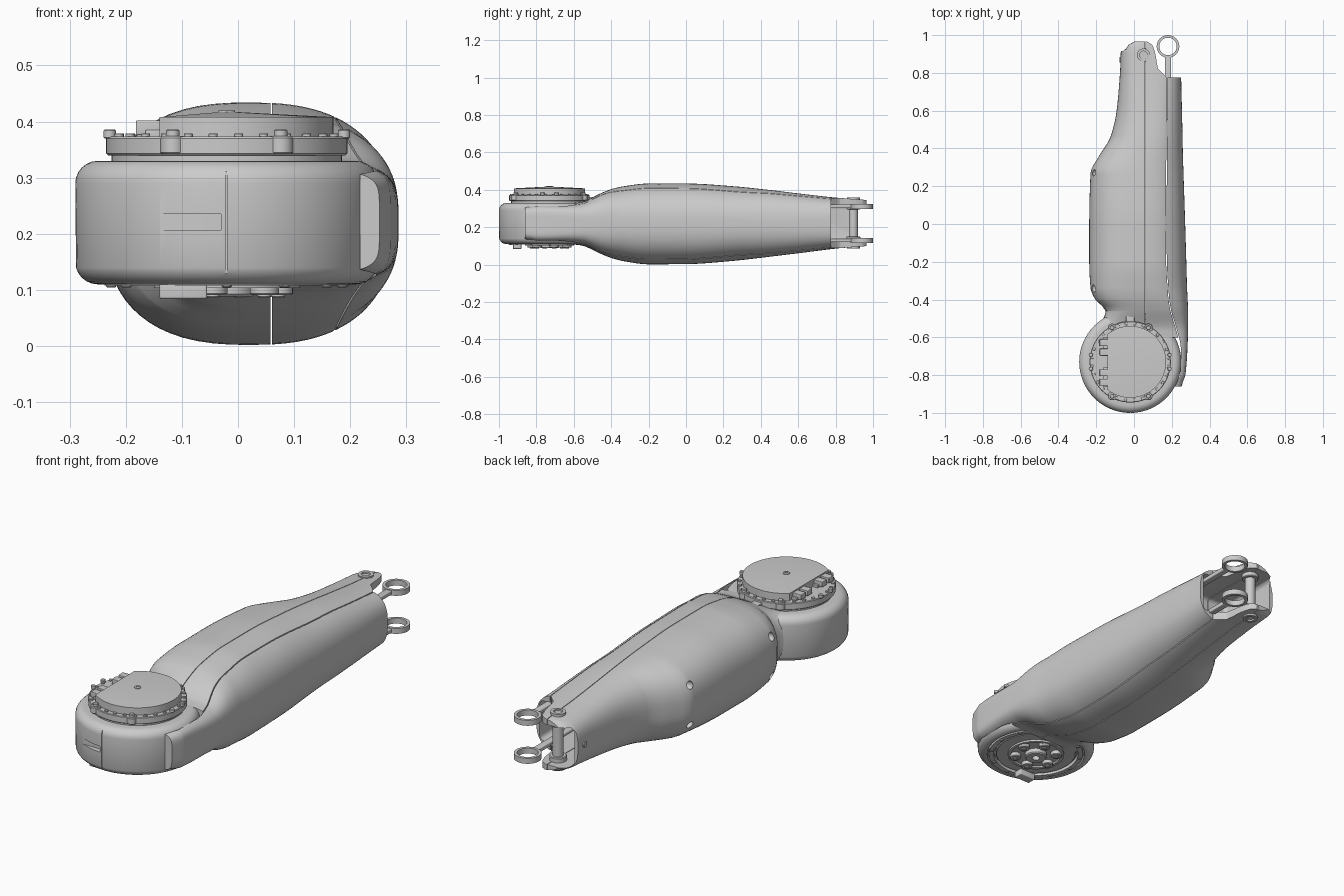
import bpy, bmesh, math
from mathutils import Matrix, Vector

if "Cube" in bpy.data.objects:
    bpy.data.objects.remove(bpy.data.objects["Cube"])

HUB = (-0.02, -0.73)

# Body stations: y, left x, cover seam x, right x, bottom z, top z, roundness exponent
ROWS = [
    (-0.86, -.29, .215, .252, .128, .315, 6), (-0.80, -.29, .243, .272, .116, .325, 6),
    (-0.66, -.28, .246, .283, .112, .328, 5), (-0.56, -.20, .225, .286, .103, .335, 4),
    (-0.46, -.15, .195, .286, .060, .380, 3), (-0.40, -.205, .185, .284, .036, .404, 2.8),
    (-0.34, -.230, .180, .281, .020, .418, 2.6), (-0.20, -.237, .172, .277, .002, .434, 2.5),
    (0.00, -.237, .170, .271, .003, .434, 2.5), (0.27, -.230, .172, .262, .022, .418, 2.5),
    (0.36, -.185, .173, .259, .032, .409, 2.5), (0.46, -.125, .174, .257, .044, .398, 2.5),
    (0.60, -.092, .176, .254, .061, .381, 2.6), (0.775, -.076, .175, .250, .083, .361, 2.9),
    (0.82, -.073, .130, .250, .088, .357, 3), (0.91, -.070, .113, .250, .095, .350, 3),
    (0.95, -.054, .097, .250, .098, .347, 3), (0.965, -.025, .074, .250, .099, .346, 3)]


def finish(name, bm, angle=32):
    bmesh.ops.remove_doubles(bm, verts=bm.verts, dist=1e-5)
    bmesh.ops.recalc_face_normals(bm, faces=bm.faces)
    me = bpy.data.meshes.new(name)
    bm.to_mesh(me)
    bm.free()
    me.shade_smooth()
    me.set_sharp_from_angle(angle=math.radians(angle))
    ob = bpy.data.objects.new(name, me)
    bpy.context.collection.objects.link(ob)
    return ob


def station(y):
    """Monotone cubic interpolation of the station table."""
    k = max(i for i in range(len(ROWS) - 1) if ROWS[i][0] <= y + 1e-9)
    h = ROWS[k + 1][0] - ROWS[k][0]
    t = (y - ROWS[k][0]) / h

    def tangent(i, c):
        if i in (0, len(ROWS) - 1):
            return 0
        p, q, r = ROWS[i - 1], ROWS[i], ROWS[i + 1]
        s0, s1 = (q[c] - p[c]) / (q[0] - p[0]), (r[c] - q[c]) / (r[0] - q[0])
        return 0 if s0 * s1 <= 0 else 2 * s0 * s1 / (s0 + s1)
    return [(2*t**3 - 3*t*t + 1) * ROWS[k][c] + (t**3 - 2*t*t + t) * h * tangent(k, c)
            + (3*t*t - 2*t**3) * ROWS[k + 1][c] + (t**3 - t*t) * h * tangent(k + 1, c)
            for c in range(1, 7)]


def shell(name, y0, y1, span, power, n=20):
    """Loft the slice of the rounded body between two x limits."""
    ys = sorted({y0, y1} | {y0 + (y1 - y0) * i / 56 for i in range(57)}
                | {r[0] for r in ROWS if y0 < r[0] < y1})
    bm = bmesh.new()
    rings = []
    for y in ys:
        xl, seam, xr, z0, z1, e = station(y)
        a, b = span(xl, seam, xr)
        xc, w, zc, hz = (xl + xr) / 2, (xr - xl) / 2, (z0 + z1) / 2, (z1 - z0) / 2
        top, low = [], []
        for i in range(n + 1):
            x = a + (b - a) * (i / n) ** power
            dz = hz * max(0, 1 - min(1, abs((x - xc) / w)) ** e) ** (1 / e)
            top.append((x, y, zc + dz))
            low.append((x, y, zc - dz))
        rings.append([bm.verts.new(p) for p in top + low[::-1]])
    m = len(rings[0])
    for r, s in zip(rings, rings[1:]):
        for j in range(m):
            bm.faces.new((r[j], r[(j + 1) % m], s[(j + 1) % m], s[j]))
    bm.faces.new(rings[0])
    bm.faces.new(rings[-1])
    return finish(name, bm)


def lathe(name, profile, centre=HUB, seg=72):
    bm = bmesh.new()
    vs = [bm.verts.new((centre[0] + r, centre[1], z)) for r, z in profile]
    es = [bm.edges.new(p) for p in zip(vs, vs[1:])]
    bmesh.ops.spin(bm, geom=vs + es, cent=(*centre, 0), axis=(0, 0, 1),
                   angle=2 * math.pi, steps=seg)
    return finish(name, bm)


def disc(name, r, z0, z1, centre=HUB, seg=72, c=.003):
    return lathe(name, [(0, z0), (r - c, z0), (r, z0 + c), (r, z1 - c), (r - c, z1), (0, z1)],
                 centre, seg)


def box(name, lo, hi, bevel=0):
    bm = bmesh.new()
    lo, hi = Vector(lo), Vector(hi)
    bmesh.ops.create_cube(bm, size=1, matrix=Matrix.Translation((lo + hi) / 2)
                          @ Matrix.Diagonal((*(hi - lo), 1)))
    if bevel:
        bmesh.ops.bevel(bm, geom=bm.edges[:], offset=bevel, segments=4, profile=.5, affect='EDGES')
    return finish(name, bm)


def cut(ob, *cutters):
    for c in cutters:
        c.hide_render = True
        m = ob.modifiers.new('cut', 'BOOLEAN')
        m.operation, m.object, m.solver = 'DIFFERENCE', c, 'EXACT'
    me = bpy.data.meshes.new_from_object(ob.evaluated_get(bpy.context.evaluated_depsgraph_get()))
    ob.modifiers.clear()
    ob.data = me
    me.set_sharp_from_angle(angle=math.radians(32))


def around(r, deg):
    a = math.radians(deg)
    return HUB[0] + r * math.cos(a), HUB[1] + r * math.sin(a)


# Main shells split by a seam, and the long side cover
left = shell('left_shell', -.6, .965, lambda l, s, r: (l, .058), 2.6)
strip = shell('middle_shell', -.6, .965, lambda l, s, r: (.061, s - .002), 1)
cover = shell('side_cover', -.86, .775, lambda l, s, r: (r, s + .002), 2.6)

# Open fork at the far end and screw pockets
fork = box('fork_cutter', (-.05, .60, .128), (.232, 1.2, .318), .02)
mouth = box('mouth_cutter', (-.2, .915, .135), (.3, 1.2, .311), .02)
pockets = []
for y, x, z in ((.27, -.20, .31), (-.34, -.205, .31), (-.34, -.205, .13), (.27, -.20, .13)):
    bm = bmesh.new()
    bmesh.ops.create_uvsphere(bm, u_segments=20, v_segments=12, radius=.022,
                              matrix=Matrix.Translation((x, y, z)))
    pockets.append(finish('pocket_cutter', bm))
cut(left, fork, mouth, *pockets)
cut(strip, fork)
cut(cover, fork)

# Round hip housing with rounded rims, front slot and seam
R, B = .27, .04
rim = [(R - B + B * math.cos(math.radians(a)), (.15 if a < 0 else .29) + B * math.sin(math.radians(a)))
       for a in [-90 + 15 * i for i in range(7)] + [15 * i for i in range(7)]]
hub = lathe('hip_housing', [(0, .128), (.225, .128), (.225, .11)] + rim + [(0, .33)], seg=96)
slot = box('slot_cutter', (-.15, -1.1, .207), (-.03, -.972, .235))
seam = box('seam_cutter', (-.0225, -1.1, 0), (-.0195, -.994, .5))
cut(hub, slot, seam)

# Motor on top: neck, flange, clipped cap
disc('motor_neck', .205, .325, .345)
disc('motor_flange', .215, .34, .373)
bm = bmesh.new()
arc = [around(.19, -129 + 258 * i / 60) for i in range(61)]
low = [bm.verts.new((x, y, .37)) for x, y in arc]
high = [bm.verts.new((x, y, .408)) for x, y in arc]
tip = bm.verts.new((*HUB, .418))
for i in range(61):
    j = (i + 1) % 61
    bm.faces.new((low[i], low[j], high[j], high[i]))
    bm.faces.new((high[i], high[j], tip))
bm.faces.new(low)
finish('motor_cap', bm)
lathe('cap_centre_ring', [(.008, .412), (.008, .42), (.015, .42), (.015, .412)], seg=24)

# Flange bolts, corner lugs, connectors
for i in range(28):
    disc('flange_bolt', .008, .37, .379, around(.203, i * 360 / 28 + 6), 12, .001)
for a in (62, 118, 242, 298):
    x, y = around(.205, a)
    disc('corner_lug', .022, .342, .374, (x, y), 24)
    disc('lug_bolt', .012, .37, .386, (x, y), 16, .002)
for a in (10, 170, 190, 350):
    disc('side_bolt', .011, .37, .386, around(.212, a), 16, .002)
for y in (-.65, -.81):
    box('connector_base', (-.165, y - .05, .37), (-.135, y + .05, .385), .002)
    for d in (-.028, .022):
        box('connector_plug', (-.182, y + d - .018, .376), (-.135, y + d + .018, .402), .003)
box('cable_block', (-.042, -.53, .33), (.002, -.485, .362), .003)

# Output plate under the hip
lathe('output_ring', [(.195, .13), (.195, .108), (.218, .108), (.218, .13)])
disc('output_plate', .185, .112, .13)
lathe('inner_ring', [(.115, .113), (.115, .103), (.13, .103), (.13, .113)])
lathe('centre_boss', [(.018, .113), (.018, .088), (.045, .088), (.05, .093), (.05, .113)], seg=40)
for i in range(6):
    disc('output_pad', .026, .091, .114, around(.095, 60 * i + 15), 24)
    disc('output_screw', .012, .086, .093, around(.095, 60 * i + 15), 12, .002)
for i in range(12):
    disc('rim_screw', .009, .104, .112, around(.206, 30 * i), 12, .002)
box('output_stop', (-.14, -.925, .084), (-.055, -.88, .115), .004)

# Knee pin, collars and screw heads
KNEE = (.05, .895)
disc('knee_pin', .024, .11, .335, KNEE, 32)
for z0, z1 in ((.125, .15), (.296, .32)):
    disc('pin_collar', .038, z0, z1, KNEE, 32)
for s in (-1, 1):
    zs = [.223 + s * d for d in (.12, .136, .136, .128, .128)]
    lathe('pin_head', list(zip((.034, .034, .02, .02, 0), zs)), KNEE, 32)
screw = disc('side_screw', .014, -.008, .008, (0, 0), 20, .002)
screw.matrix_world = Matrix.Translation((-.07, .87, .223)) @ Matrix.Rotation(math.pi / 2, 4, 'Y')

# Two push rods ending in eyes
for z in (.13, .312):
    lathe('rod_eye', [(.046, z - .013), (.06, z - .013), (.06, z + .013), (.046, z + .013),
                      (.046, z - .013)], (.18, .94), 40)
    box('push_rod', (.164, .55, z - .01), (.196, .887, z + .01), .004)
